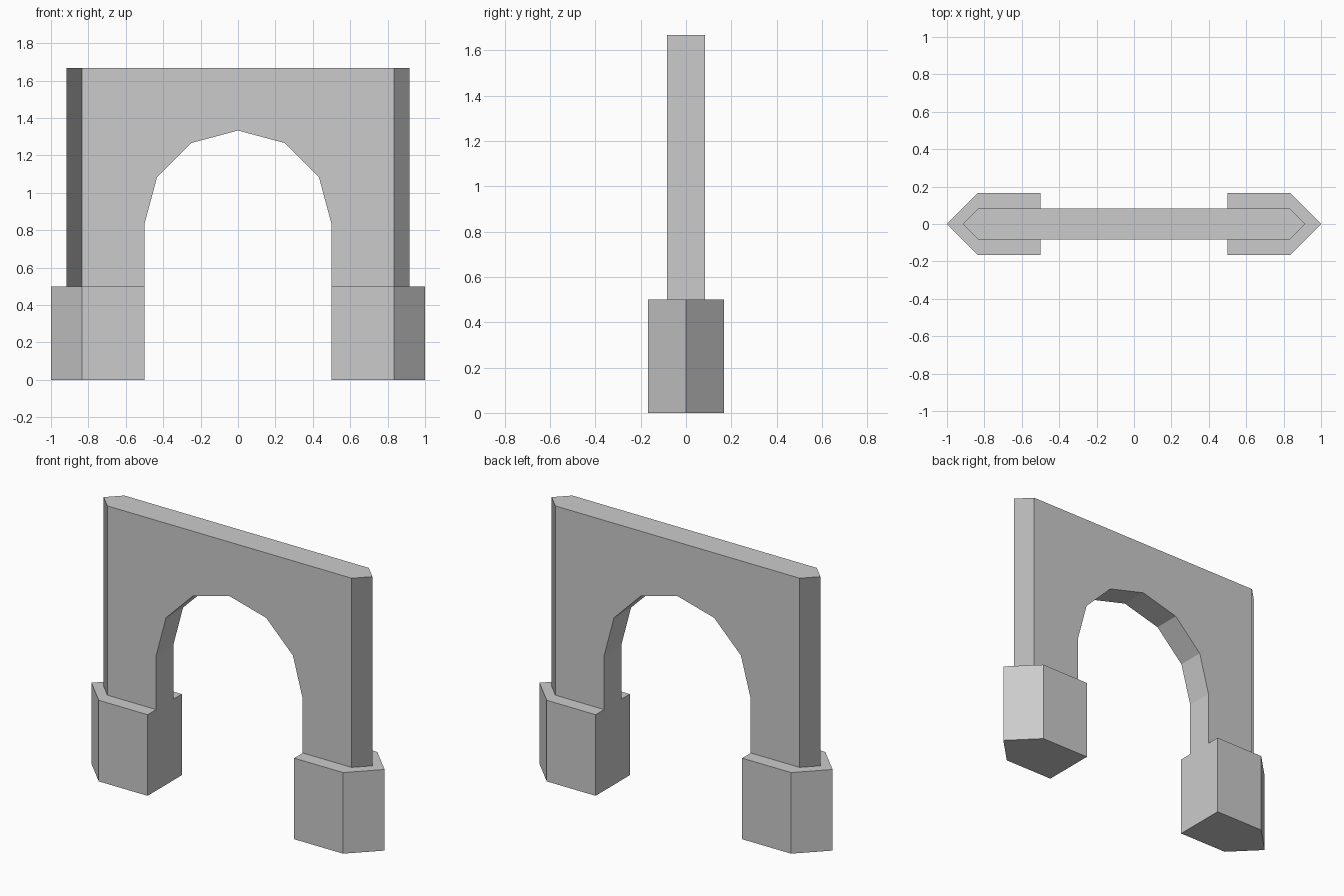
import bpy
import bmesh
import math

cube = bpy.data.objects.get("Cube")
if cube:
    bpy.data.objects.remove(cube, do_unlink=True)

# Plain grey stone
stone = bpy.data.materials.new("grey_stone")
stone.use_nodes = True
colour = (0.6, 0.6, 0.6, 1)
stone.diffuse_color = colour
stone.node_tree.nodes["Principled BSDF"].inputs["Base Color"].default_value = colour

SHOULDER = 5 / 6      # where the pointed ends begin
OPENING = 0.5         # arch radius, and half width between the legs
BASE_TOP = 0.5
SPRING = 5 / 6        # height where the arch starts to curve
TOP = 5 / 3


def extrude_outline(points, direction):
    bm = bmesh.new()
    face = bm.faces.new([bm.verts.new(p) for p in points])
    out = bmesh.ops.extrude_face_region(bm, geom=[face], use_keep_orig=True)
    moved = [g for g in out["geom"] if isinstance(g, bmesh.types.BMVert)]
    bmesh.ops.translate(bm, verts=moved, vec=direction)
    return bm


def finish(name, bm):
    bmesh.ops.recalc_face_normals(bm, faces=bm.faces)
    mesh = bpy.data.meshes.new(name)
    bm.to_mesh(mesh)
    bm.free()
    mesh.materials.append(stone)
    obj = bpy.data.objects.new(name, mesh)
    bpy.context.collection.objects.link(obj)
    return obj


# Wall with a six-sided arch cut through it
half = 1 / 12
arch = [(OPENING * math.cos(math.pi * i / 6), SPRING + OPENING * math.sin(math.pi * i / 6))
        for i in range(7)]
outline = [(OPENING, BASE_TOP)] + arch + [
    (-OPENING, BASE_TOP), (-SHOULDER, BASE_TOP), (-SHOULDER, TOP),
    (SHOULDER, TOP), (SHOULDER, BASE_TOP)]
bm = extrude_outline([(x, -half, z) for x, z in outline], (0, 2 * half, 0))

# Pull the middle of each end out to a point
bmesh.ops.bisect_plane(bm, geom=bm.verts[:] + bm.edges[:] + bm.faces[:],
                       plane_co=(0, 0, 0), plane_no=(0, 1, 0))
for v in bm.verts:
    if abs(v.co.y) < 0.001 and abs(v.co.x) > SHOULDER - 0.01:
        v.co.x += math.copysign(half, v.co.x)
bmesh.ops.dissolve_limit(bm, angle_limit=0.01, verts=bm.verts, edges=bm.edges)
finish("arched_wall", bm)

# Wider pointed block under each leg
depth = 1 / 6
for side, name in ((1, "left_base"), (-1, "right_base")):
    plan = [(OPENING, -depth), (SHOULDER, -depth), (1, 0), (SHOULDER, depth), (OPENING, depth)]
    bm = extrude_outline([(side * x, y, 0) for x, y in plan], (0, 0, BASE_TOP))
    finish(name, bm)
